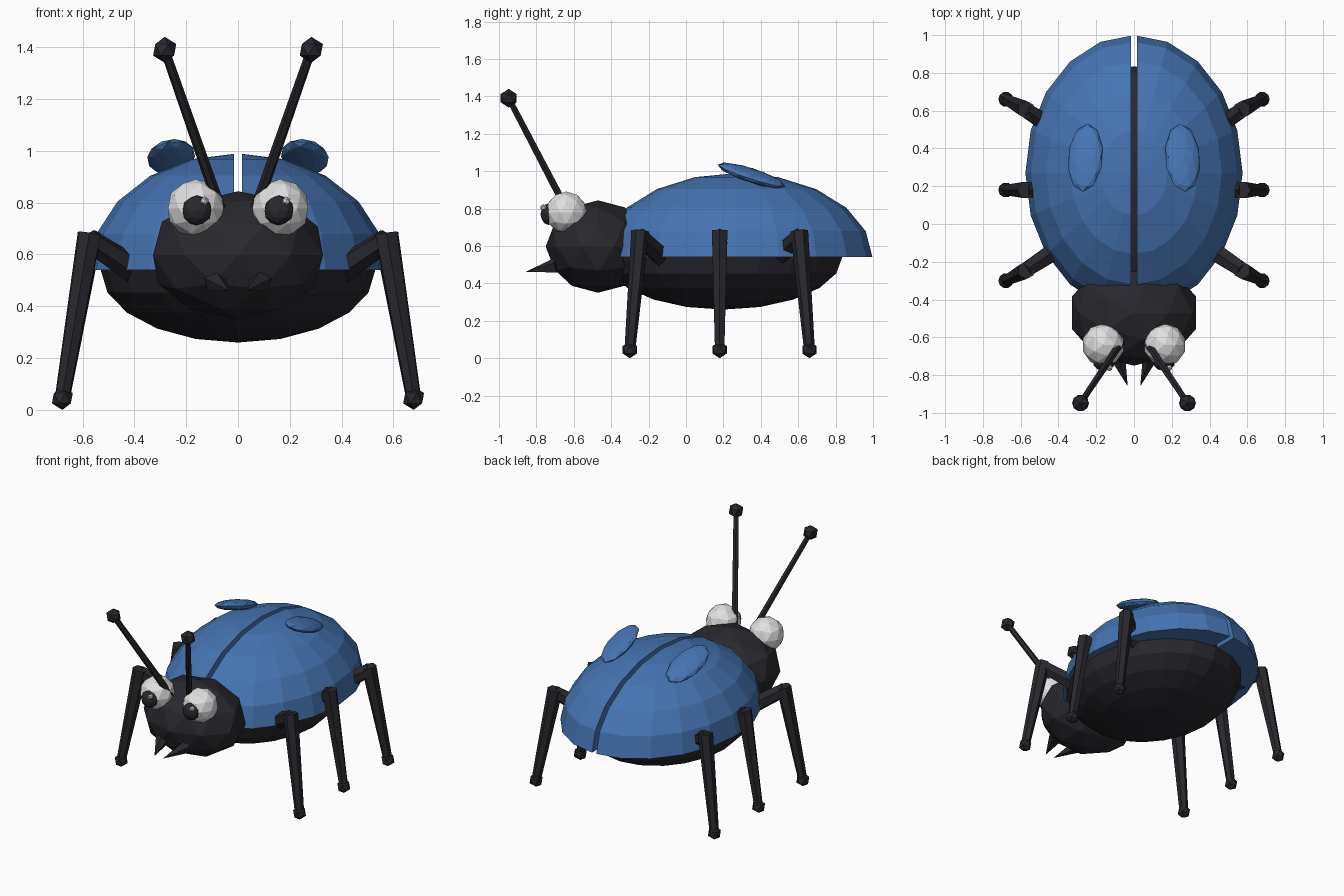
import bpy, bmesh
from math import radians
from mathutils import Vector, Matrix, Euler

if "Cube" in bpy.data.objects:
    bpy.data.objects.remove(bpy.data.objects["Cube"])


def material(name, rgb):
    m = bpy.data.materials.new(name)
    m.diffuse_color = (*rgb, 1)
    m.use_nodes = True
    m.node_tree.nodes["Principled BSDF"].inputs["Base Color"].default_value = m.diffuse_color
    return m


BLUE = material("shell blue", (0.06, 0.175, 0.45))
BLACK = material("body black", (0.021, 0.021, 0.027))
WHITE = material("eye white", (0.75, 0.75, 0.75))


def finish(bm, name, mat):
    bmesh.ops.recalc_face_normals(bm, faces=bm.faces)
    me = bpy.data.meshes.new(name)
    bm.to_mesh(me)
    bm.free()
    me.materials.append(mat)
    ob = bpy.data.objects.new(name, me)
    bpy.context.collection.objects.link(ob)
    return ob


def placed(loc, size, rot=(0, 0, 0)):
    r = Euler([radians(a) for a in rot]).to_matrix().to_4x4()
    return Matrix.Translation(loc) @ r @ Matrix.Diagonal((*size, 1))


def ico(name, mat, loc, size, sub=2, rot=(0, 0, 0)):
    bm = bmesh.new()
    bmesh.ops.create_icosphere(bm, subdivisions=sub, radius=1,
                               matrix=placed(loc, size, rot))
    return finish(bm, name, mat)


def rod(name, mat, a, b, r1, r2, sides=6):
    a, b = Vector(a), Vector(b)
    d = b - a
    m = Matrix.Translation((a + b) / 2) @ d.to_track_quat('Z', 'Y').to_matrix().to_4x4()
    bm = bmesh.new()
    bmesh.ops.create_cone(bm, cap_ends=True, segments=sides, radius1=r1,
                          radius2=r2, depth=d.length, matrix=m)
    return finish(bm, name, mat)


def ellipsoid(loc, size):
    bm = bmesh.new()
    bmesh.ops.create_uvsphere(bm, u_segments=20, v_segments=10, radius=1,
                              matrix=placed(loc, size))
    return bm


def cut(bm, co, outward):
    """Slice away everything on the outward side and cap the opening."""
    geom = bm.verts[:] + bm.edges[:] + bm.faces[:]
    res = bmesh.ops.bisect_plane(bm, geom=geom, plane_co=co, plane_no=outward,
                                 dist=1e-5, clear_outer=True)
    edges = [e for e in res["geom_cut"] if isinstance(e, bmesh.types.BMEdge)]
    bmesh.ops.contextual_create(bm, geom=edges)


# Body and head
finish(ellipsoid((0, 0.2, 0.54), (0.53, 0.635, 0.28)), "body", BLACK)
ico("head", BLACK, (0, -0.47, 0.597), (0.345, 0.28, 0.247))

for s, side in ((-1, "left"), (1, "right")):
    # Wing case: half dome split by a narrow seam
    shell = ellipsoid((0, 0.27, 0.54), (0.575, 0.73, 0.45))
    cut(shell, (0, 0, 0.54), (0, 0, -1))
    cut(shell, (s * 0.016, 0, 0), (-s, 0, 0))
    finish(shell, side + "_wing_case", BLUE)

    # Raised spot on the wing case
    ico(side + "_spot", BLUE, (s * 0.258, 0.35, 0.977), (0.095, 0.19, 0.035),
        rot=(-18, s * 12, 0))

    # Eye with pupil and glint
    ico(side + "_eye", WHITE, (s * 0.163, -0.64, 0.778), (0.113,) * 3)
    ico(side + "_pupil", BLACK, (s * 0.158, -0.735, 0.77), (0.058, 0.043, 0.058))
    ico(side + "_glint", WHITE, (s * 0.158 + 0.028, -0.762, 0.806), (0.018,) * 3, 1)

    # Antenna with ball tip
    tip = (s * 0.283, -0.948, 1.39)
    rod(side + "_antenna", BLACK, (s * 0.07, -0.63, 0.78), tip, 0.022, 0.018)
    ico(side + "_antenna_tip", BLACK, tip, (0.05,) * 3, 1)

    # Pincer
    rod(side + "_pincer", BLACK, (s * 0.09, -0.69, 0.495), (s * 0.033, -0.86, 0.46),
        0.045, 0.0, 5)

    # Three legs: thigh, shin and foot, splayed from the middle
    for k, pos in ((-1, "front"), (0, "middle"), (1, "back")):
        hip = (s * 0.40, 0.18 + k * 0.31, 0.54)
        knee = (s * 0.575, 0.18 + k * 0.425, 0.655)
        foot = (s * 0.678, 0.18 + k * 0.48, 0.045)
        name = f"{side}_{pos}_"
        rod(name + "thigh", BLACK, hip, knee, 0.055, 0.045)
        rod(name + "shin", BLACK, (knee[0] - s * 0.004, knee[1], knee[2] + 0.025), foot,
            0.048, 0.029)
        ico(name + "foot", BLACK, foot, (0.045,) * 3, 1)
